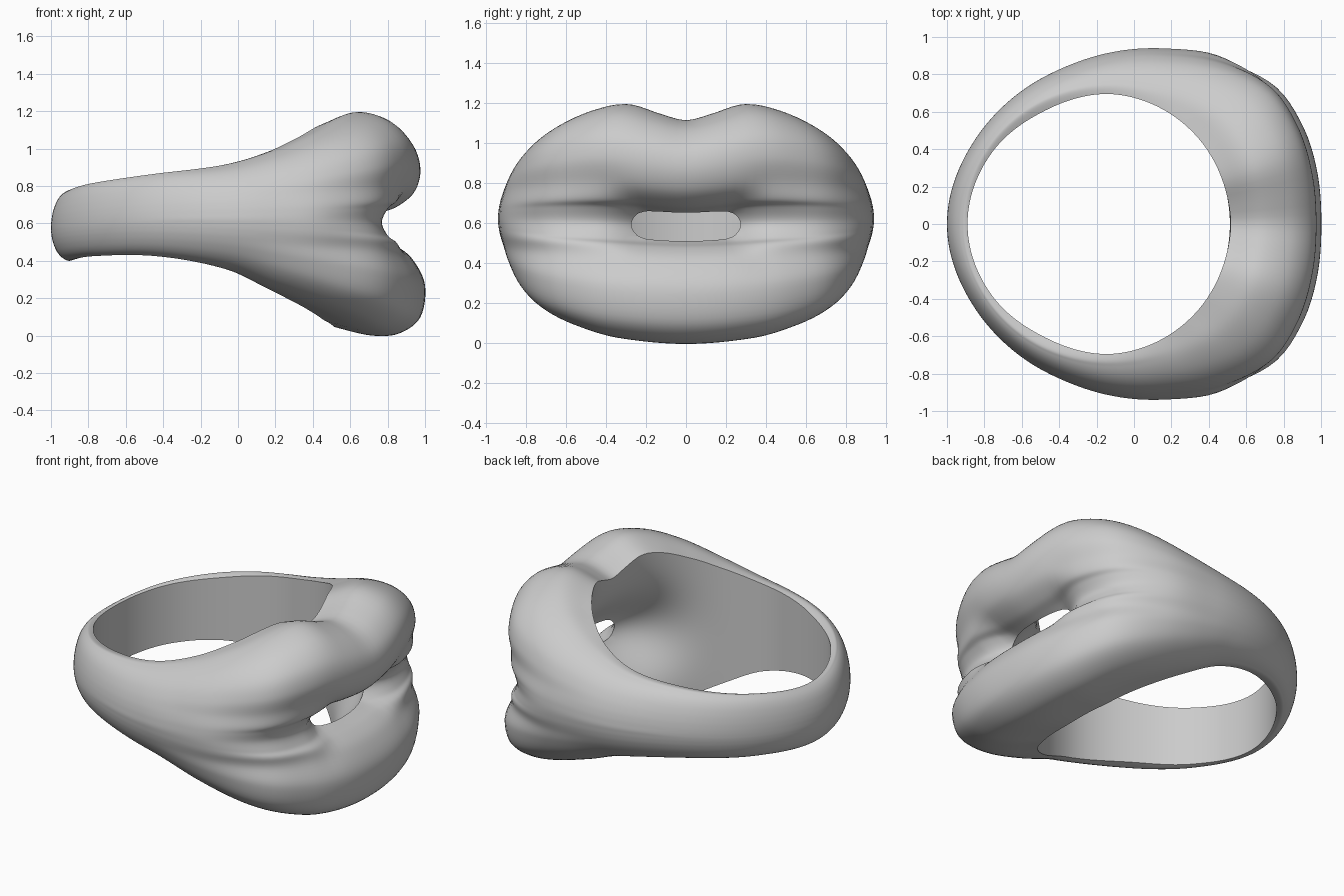
import bpy, bmesh, math

if "Cube" in bpy.data.objects:
    bpy.data.objects.remove(bpy.data.objects["Cube"])

CX, RI, N = -0.19, 0.70, 144      # finger hole centre, finger hole radius, steps around


def smooth_keys(keys, t):
    """Smooth interpolation through (position, value) keys, flat at both ends."""
    def slope(i):
        if i == 0 or i == len(keys) - 1:
            return 0.0
        return (keys[i + 1][1] - keys[i - 1][1]) / (keys[i + 1][0] - keys[i - 1][0])
    for i in range(len(keys) - 1):
        (a, va), (b, vb) = keys[i], keys[i + 1]
        if t <= b:
            h, s = b - a, (t - a) / (b - a)
            return (va * (1 + 2 * s) * (1 - s) ** 2 + slope(i) * h * s * (1 - s) ** 2
                    + vb * s * s * (3 - 2 * s) + slope(i + 1) * h * s * s * (s - 1))
    return keys[-1][1]


def catmull(pts, steps):
    out = []
    for i in range(len(pts) - 1):
        p0, p1 = pts[max(i - 1, 0)], pts[i]
        p2, p3 = pts[i + 1], pts[min(i + 2, len(pts) - 1)]
        for k in range(steps):
            t = k / steps
            out.append(tuple(0.5 * (2 * b + (c - a) * t + (2 * a - 5 * b + 4 * c - d) * t * t
                                    + (3 * b - a - 3 * c + d) * t ** 3)
                             for a, b, c, d in zip(p0, p1, p2, p3)))
    return out + [pts[-1]]


# Keys by angle in degrees from the front of the lips (+x) to the back of the band
OUTER = [(0, 1.19), (14.5, 1.2), (26, 1.215), (38, 1.215), (52, 1.13), (69.5, 1.0),
         (97, .872), (120, .82), (146, .799), (180, .81)]
INNER = [(0, .7), (80, .7), (116, .67), (145, .685), (180, .7)]
TOP = [(0, 1.115), (8, 1.145), (19, 1.195), (30, 1.17), (45, 1.085), (60, .995), (80, .915),
       (110, .865), (145, .815), (180, .775)]
BOTTOM = [(0, 0), (20, .03), (30, .07), (45, .15), (60, .24), (80, .355), (110, .425),
          (145, .425), (180, .40)]
MIDDLE = [(0, .585), (25, .605), (60, .62), (110, .62), (180, .575)]
LIP = [(0, 1), (20, 1), (40, .75), (60, .25), (80, 0), (180, 0)]
GROOVE = [(0, .1), (11, .2), (18, .5), (24, .68), (40, .87), (60, 1), (180, 1)]
FILL = {6: .86, 7: .58, 8: .25, 9: 0, 10: .25, 11: .58, 12: .86}   # groove walls

# Cross-sections (outward, upward), from the inner top edge round to the inner bottom edge
LIPS = [(-.12, .84), (.05, .91), (.36, 1), (.68, .93), (.89, .76), (.95, .55), (.88, .34),
        (.70, .2), (.5, .13), (.1, 0), (.5, -.13), (.70, -.19), (.87, -.31), (1, -.54),
        (.95, -.83), (.72, -.98), (.42, -1), (.05, -.93), (-.12, -.88)]
HALF = [(-.4, .93), (.08, 1), (.3, .965), (.52, .87), (.7, .73), (.84, .55), (.93, .37),
        (.975, .22), (.993, .1)]
BAND = HALF + [(1, 0)] + [(u, -v) for u, v in reversed(HALF)]


def body_section(deg):
    outer, top, bot, mid, w, groove = (smooth_keys(k, deg) for k in
                                       (OUTER, TOP, BOTTOM, MIDDLE, LIP, GROOVE))
    pts = []
    for i, ((a, b), (c, d)) in enumerate(zip(LIPS, BAND)):
        u, v = a * w + c * (1 - w), b * w + d * (1 - w)
        if i == 9:
            u = groove
        elif i in FILL:
            u = max(u, (groove + (1 - groove) * FILL[i]) * c)
        pts.append((RI + u * (outer - RI), mid + v * (top - mid if v > 0 else mid - bot)))
    return catmull(pts, 6)


def hole_section(deg):
    # straight finger hole, hollowed out behind the lips
    depth, radius = .26 * math.exp(-(deg / 35) ** 3), smooth_keys(INNER, deg)
    rows = [-.3 + 1.8 * i / 60 for i in range(61)]
    return [(radius + depth * math.exp(-((z - .585) / .25) ** 2), z) for z in reversed(rows)]


def loft(name, section, cap_top, cap_bottom):
    bm = bmesh.new()
    rings = []
    for k in range(N):
        a = 2 * math.pi * k / N
        deg = min(360 * k / N, 360 - 360 * k / N)
        rings.append([bm.verts.new((CX + r * math.cos(a), r * math.sin(a), z))
                      for r, z in section(deg)])
    t = bm.verts.new((CX, 0, cap_top))
    b = bm.verts.new((CX, 0, cap_bottom))
    for k in range(N):
        p, q = rings[k], rings[(k + 1) % N]
        for i in range(len(p) - 1):
            bm.faces.new((p[i], p[i + 1], q[i + 1], q[i]))
        bm.faces.new((t, p[0], q[0]))
        bm.faces.new((b, q[-1], p[-1]))
    bmesh.ops.recalc_face_normals(bm, faces=bm.faces)
    mesh = bpy.data.meshes.new(name)
    bm.to_mesh(mesh)
    bm.free()
    ob = bpy.data.objects.new(name, mesh)
    bpy.context.collection.objects.link(ob)
    return ob


# Lip-shaped ring body, with the finger hole cut so that it opens the mouth
ring = loft("lips_ring", body_section, .9, .35)
cutter = loft("finger_hole_cutter", hole_section, 1.5, -.3)
cutter.hide_render = True
cut = ring.modifiers.new("finger_hole", 'BOOLEAN')
cut.operation, cut.solver, cut.object = 'DIFFERENCE', 'EXACT', cutter
bpy.context.view_layer.objects.active = ring
ring.select_set(True)
bpy.ops.object.modifier_apply(modifier=cut.name)
bpy.data.objects.remove(cutter)
bpy.ops.object.shade_smooth_by_angle(angle=math.radians(50))
